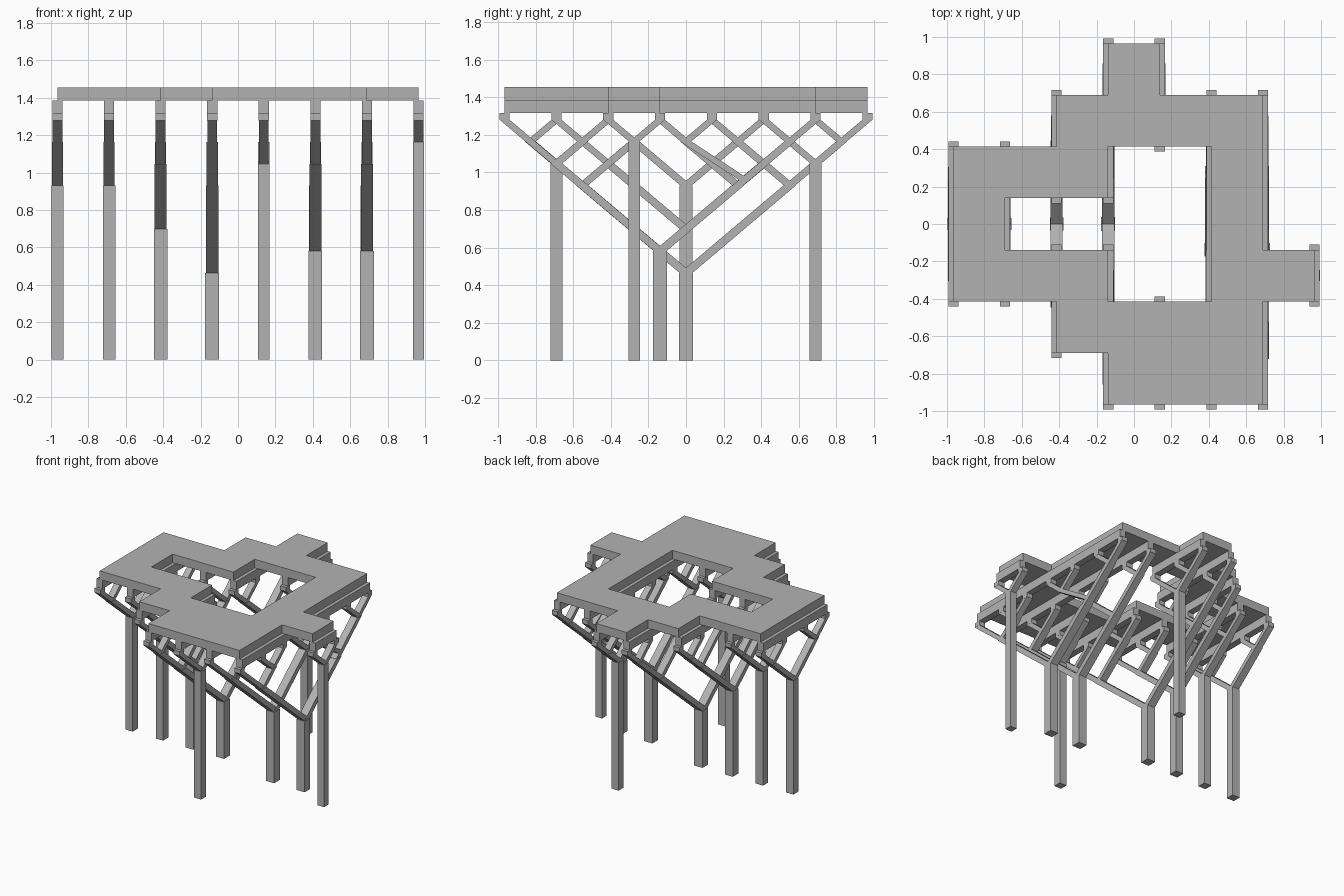
import bpy
import bmesh

if "Cube" in bpy.data.objects:
    bpy.data.objects.remove(bpy.data.objects["Cube"], do_unlink=True)

mat = bpy.data.materials.new("concrete grey")
mat.use_nodes = True
grey = (0.45, 0.45, 0.45, 1)
mat.diffuse_color = grey
mat.node_tree.nodes["Principled BSDF"].inputs["Base Color"].default_value = grey

G = 1.93 / 7                       # structural grid spacing
DECK_TOP, DECK_BOTTOM, BEAM_BOTTOM, NODE_Z = 1.455, 1.385, 1.315, 1.28
SLOPE, BEAM_W = 0.845, 0.054


def grid(i):
    """Grid line 0..7 to coordinate, centred on the origin."""
    return (i - 3.5) * G


def finish(bm, name):
    bmesh.ops.recalc_face_normals(bm, faces=bm.faces)
    mesh = bpy.data.meshes.new(name)
    bm.to_mesh(mesh)
    bm.free()
    mesh.materials.append(mat)
    obj = bpy.data.objects.new(name, mesh)
    bpy.context.collection.objects.link(obj)
    return obj


def prism(bm, x, width, profile):
    """Extrude a (y, z) profile along x, centred on x."""
    face = bm.faces.new([bm.verts.new((x - width / 2, y, z)) for y, z in profile])
    new = bmesh.ops.extrude_face_region(bm, geom=[face])["geom"]
    verts = [v for v in new if isinstance(v, bmesh.types.BMVert)]
    bmesh.ops.translate(bm, verts=verts, vec=(width, 0, 0))


def block(bm, x, width, y0, y1, z0, z1):
    prism(bm, x, width, [(y0, z0), (y1, z0), (y1, z1), (y0, z1)])


def strut(bm, x, width, top, bottom):
    """Inclined member with level ends."""
    h = width / 2
    (ty, tz), (by, bz) = top, bottom
    prism(bm, x, width, [(by - h, bz), (by + h, bz), (ty + h, tz), (ty - h, tz)])


def size(count):
    """Members thicken as they gather more nodes."""
    return 0.053 * count ** 0.165


def branch(bm, x, nodes):
    """Split the nodes in two halves that lean together; return the apex."""
    if len(nodes) == 1:
        return grid(nodes[0]), NODE_Z
    a, b = grid(nodes[0]), grid(nodes[-1])
    apex = ((a + b) / 2, NODE_Z - SLOPE * (b - a) / 2)
    mid = len(nodes) // 2
    for half in (nodes[:mid], nodes[mid:]):
        top, foot = branch(bm, x, half), apex
        # one irregular brace, set flatter than the rest
        if x > 0.6 and nodes[0] == 3 and len(nodes) == 4 and half[0] == 3:
            foot = (apex[0] + 0.035, apex[1] + 0.03)
        strut(bm, x, size(len(half)), top, foot)
    return apex


# Deck: one row of cells per bay in x, listing the occupied y cells
CELLS = [{2, 3, 4}, {2, 4}, {1, 2, 4, 5}, {0, 1, 5, 6}, {0, 1, 5},
         {0, 1, 2, 3, 4, 5}, {2}]
bm = bmesh.new()
corners = {}


def corner(i, j):
    if (i, j) not in corners:
        corners[i, j] = bm.verts.new((grid(i), grid(j), DECK_BOTTOM))
    return corners[i, j]


for i, row in enumerate(CELLS):
    for j in row:
        bm.faces.new([corner(i, j), corner(i + 1, j),
                      corner(i + 1, j + 1), corner(i, j + 1)])
new = bmesh.ops.extrude_face_region(bm, geom=bm.faces[:])["geom"]
bmesh.ops.translate(bm, verts=[v for v in new if isinstance(v, bmesh.types.BMVert)],
                    vec=(0, 0, DECK_TOP - DECK_BOTTOM))
bmesh.ops.dissolve_limit(bm, angle_limit=0.01, verts=bm.verts, edges=bm.edges)
finish(bm, "deck")

# Frames: grid line, first and last node of each branching column
FRAMES = [(0, 2, 5), (1, 2, 5), (2, 1, 6), (3, 0, 7), (4, 0, 2), (4, 5, 7),
          (5, 0, 6), (6, 0, 6), (7, 2, 3)]
for n, (line, first, last) in enumerate(FRAMES, 1):
    x = grid(line)
    nodes = list(range(first, last + 1))

    # Beams under the deck and bearing blocks at the nodes
    bm = bmesh.new()
    covered = set().union(*CELLS[max(line - 1, 0):line + 1])
    start = first
    for j in range(first, last + 1):
        if j == last or j not in covered:
            block(bm, x, BEAM_W, grid(start), grid(j), BEAM_BOTTOM, DECK_BOTTOM)
            start = j + 1
    for j in nodes:
        block(bm, x, BEAM_W, grid(j) - BEAM_W / 2, grid(j) + BEAM_W / 2,
              NODE_Z, BEAM_BOTTOM)
    finish(bm, f"beam_{n}")

    # Branching struts
    bm = bmesh.new()
    y, z = branch(bm, x, nodes)
    finish(bm, f"branches_{n}")

    # Column
    bm = bmesh.new()
    w = size(len(nodes))
    block(bm, x, w, y - w / 2, y + w / 2, 0, z)
    finish(bm, f"column_{n}")
